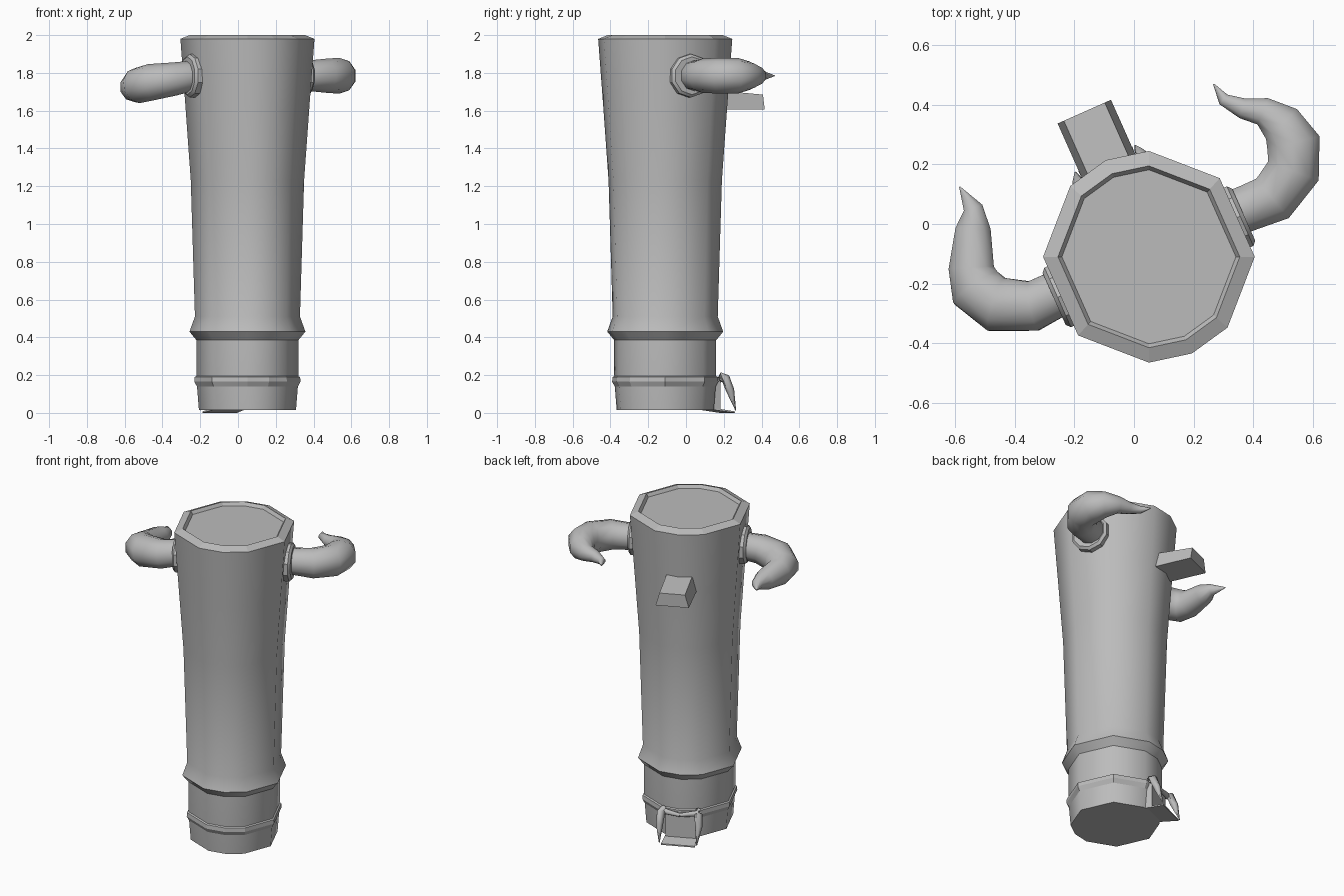
import bpy, bmesh, math
from mathutils import Vector, Matrix

if "Cube" in bpy.data.objects:
    bpy.data.objects.remove(bpy.data.objects["Cube"], do_unlink=True)

grey = bpy.data.materials.new("plain grey")
grey.use_nodes = True
grey.diffuse_color = (0.5, 0.5, 0.5, 1)
grey.node_tree.nodes["Principled BSDF"].inputs["Base Color"].default_value = (0.5, 0.5, 0.5, 1)

CENTRE = Vector((0.05, -0.11, 0))
TURN = math.radians(24)
# tower frame: x sideways, y towards the back bracket
FRAME = Matrix.Translation(CENTRE) @ Matrix.Rotation(TURN, 4, 'Z')
CORNERS = [math.radians(a) for a in (24, 66, 90, 114, 156, 204, 246, 270, 294, 336)]


def make_object(name, bm, smooth=None, matrix=None):
    bmesh.ops.recalc_face_normals(bm, faces=bm.faces)
    if matrix:
        bm.transform(matrix)
    mesh = bpy.data.meshes.new(name)
    bm.to_mesh(mesh)
    bm.free()
    mesh.materials.append(grey)
    obj = bpy.data.objects.new(name, mesh)
    bpy.context.collection.objects.link(obj)
    if smooth:
        bpy.ops.object.select_all(action='DESELECT')
        obj.select_set(True)
        bpy.context.view_layer.objects.active = obj
        bpy.ops.object.shade_smooth_by_angle(angle=math.radians(smooth))
    return obj


def loft(name, rings, smooth=None, matrix=None):
    """Skin a list of point rings and cap both ends."""
    bm = bmesh.new()
    loops = [[bm.verts.new(p) for p in ring] for ring in rings]
    n = len(loops[0])
    for a, b in zip(loops, loops[1:]):
        for i in range(n):
            j = (i + 1) % n
            bm.faces.new((a[i], a[j], b[j], b[i]))
    bm.faces.new(loops[0])
    bm.faces.new(loops[-1])
    return make_object(name, bm, smooth, matrix)


def turned(name, profile, smooth=None):
    """Ten-sided turned part from (radius, height) pairs."""
    rings = [[(r * math.cos(a), r * math.sin(a), z) for a in CORNERS] for r, z in profile]
    return loft(name, rings, smooth, FRAME)


def tube(name, path, sides, smooth=None, matrix=None):
    """Round tapering tube along (point, radius) pairs."""
    rings = []
    for i, (p, r) in enumerate(path):
        along = (path[min(i + 1, len(path) - 1)][0] - path[max(i - 1, 0)][0]).normalized()
        ref = Vector((0, 0, 1)) if abs(along.z) < 0.8 else Vector((1, 0, 0))
        side = along.cross(ref).normalized()
        up = side.cross(along)
        angles = [math.tau * (k + 0.5) / sides for k in range(sides)]
        rings.append([p + r * (math.cos(a) * side + math.sin(a) * up) for a in angles])
    return loft(name, rings, smooth, matrix)


def slab(name, back, front):
    """Bar between two quads in the tower frame."""
    return loft(name, [back, front], None, FRAME)


# tower body
turned("tower_base", [(0.257, 0.015), (0.267, 0.14), (0.27, 0.2), (0.27, 0.4)], 50)
turned("tower_shaft", [(0.27, 0.385), (0.307, 0.43), (0.278, 0.51), (0.3, 1.23),
                       (0.328, 1.62), (0.355, 1.98)], 50)
turned("tower_rim", [(0.355, 1.98), (0.305, 2.0), (0.282, 1.965)])
turned("lower_band", [(0.262, 0.13), (0.281, 0.165), (0.279, 0.19), (0.265, 0.197)])

# horns with collars: plan position and radius, then height from root to tip
HORNS = {
    "left_horn": ([(.32, .03, .08), (.385, .055, .082), (.465, .086, .09), (.535, .178, .095),
                   (.535, .272, .095), (.495, .335, .076), (.432, .378, .05),
                   (.364, .388, .036), (.3, .418, .022), (.267, .47, .002)], 1.785, 1.785),
    "right_horn": ([(-.24, -.225, .08), (-.337, -.275, .088), (-.461, -.27, .097),
                    (-.53, -.215, .095), (-.546, -.148, .08), (-.54, -.015, .062),
                    (-.54, .055, .034), (-.585, .125, .002)], 1.785, 1.725),
}
for name, (plan, root, tip) in HORNS.items():
    path = []
    for i, (x, y, r) in enumerate(plan):
        t = min(1, 2 * i / (len(plan) - 1))
        path.append((Vector((x, y, root + (tip - root) * t)), r))
    tube(name, path, 10, 60)
    side = 1 if name.startswith("left") else -1
    steps = [(0.27, 0.115), (0.335, 0.115), (0.348, 0.1)]
    tube(name + "_collar", [(Vector((side * d, 0, 1.785)), r) for d, r in steps], 10, 30, FRAME)

# back bracket, narrower on top
def bracket_end(v, top):
    return [(-0.098, v, 1.605), (0.098, v, 1.605), (0.075, v, top), (-0.075, v, top)]

slab("back_bracket", bracket_end(0.24, 1.71), bracket_end(0.533, 1.685))

# small doorway at the foot: panel, fangs, lintel and doorstep
def box_end(v, half, low, high):
    return [(-half, v, low), (half, v, low), (half, v, high), (-half, v, high)]

slab("door_panel", box_end(0.23, 0.09, 0.015, 0.18), box_end(0.28, 0.09, 0.015, 0.18))
slab("doorstep", box_end(0.25, 0.09, 0.015, 0.025), box_end(0.36, 0.1, 0.0, 0.008))
for name, s in (("left_fang", 1), ("right_fang", -1)):
    tube(name, [(Vector((s * 0.1, 0.27, 0.2)), 0.016), (Vector((s * 0.11, 0.3, 0.185)), 0.024),
                (Vector((s * 0.115, 0.325, 0.12)), 0.022), (Vector((s * 0.11, 0.36, 0.012)), 0.002)],
         6, 60, FRAME)
    tube(name + "_lintel", [(Vector((s * 0.11, 0.285, 0.185)), 0.02),
                            (Vector((0, 0.295, 0.168)), 0.012)], 6, 60, FRAME)
